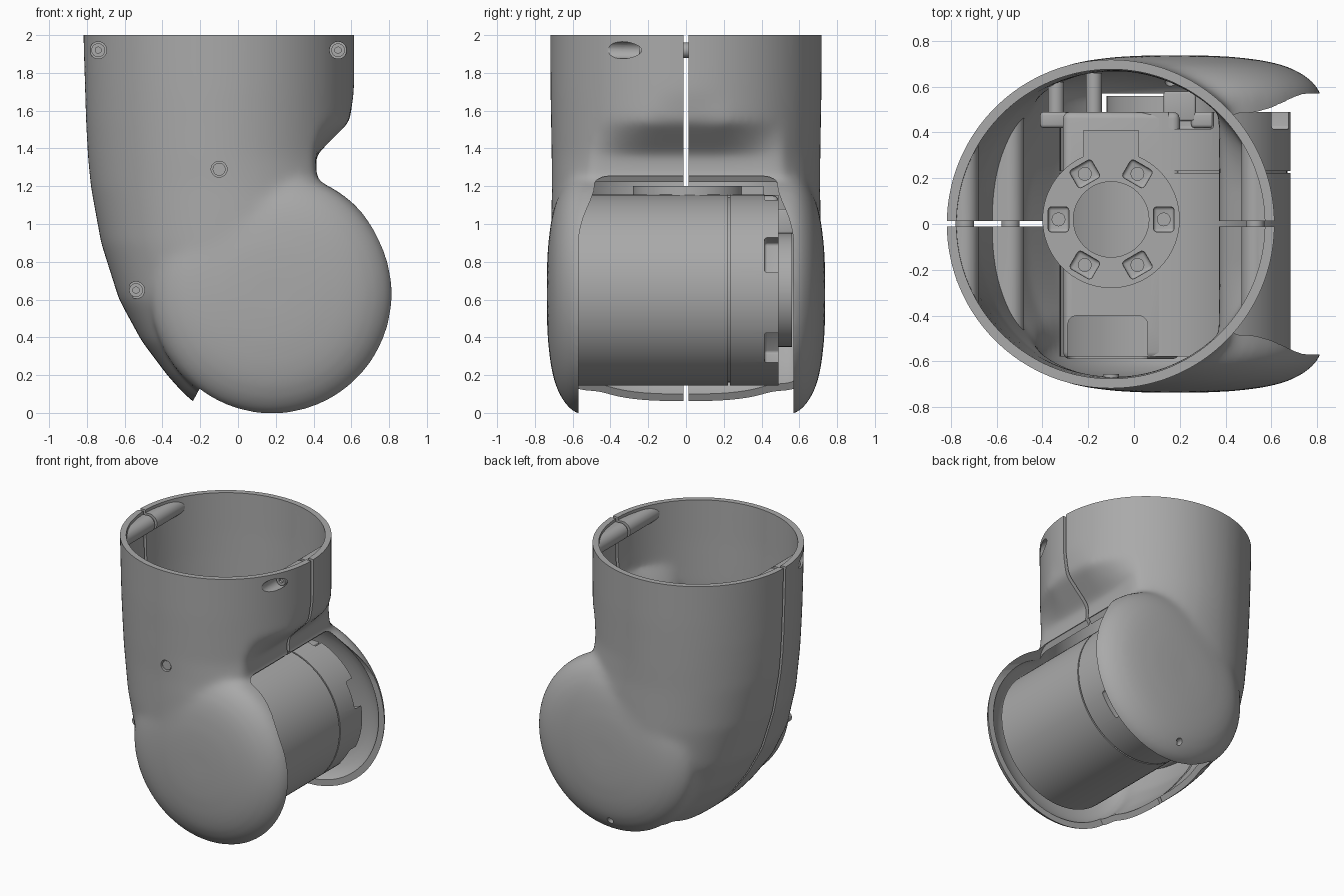
import bpy, bmesh, math
from mathutils import Matrix, Vector

if "Cube" in bpy.data.objects:
    bpy.data.objects.remove(bpy.data.objects["Cube"])

grey = bpy.data.materials.new("plain grey")
grey.use_nodes = True
GREY = (0.4, 0.4, 0.4, 1)
grey.diffuse_color = GREY
grey.node_tree.nodes["Principled BSDF"].inputs["Base Color"].default_value = GREY


def finish(name, bm):
    bmesh.ops.recalc_face_normals(bm, faces=bm.faces[:])
    mesh = bpy.data.meshes.new(name)
    bm.to_mesh(mesh)
    bm.free()
    ob = bpy.data.objects.new(name, mesh)
    mesh.materials.append(grey)
    bpy.context.collection.objects.link(ob)
    return ob


def modify(ob, kind, **props):
    """Add a modifier and bake it into the mesh."""
    mod = ob.modifiers.new(kind, kind)
    for key, value in props.items():
        setattr(mod, key, value)
    baked = bpy.data.meshes.new_from_object(
        ob.evaluated_get(bpy.context.evaluated_depsgraph_get()))
    ob.modifiers.clear()
    ob.data = baked
    return ob


def boolean(ob, other, operation="DIFFERENCE", keep=False):
    modify(ob, "BOOLEAN", object=other, operation=operation, solver="MANIFOLD")
    if not keep:
        bpy.data.objects.remove(other)
    return ob


def copy(ob, name):
    new = ob.copy()
    new.data = ob.data.copy()
    new.name = name
    bpy.context.collection.objects.link(new)
    return new


def cylinder(name, centre, radius, length, axis="Y", sides=48):
    turn = Matrix.Rotation(math.pi / 2, 4, "X") if axis == "Y" else Matrix()
    bm = bmesh.new()
    bmesh.ops.create_cone(bm, cap_ends=True, segments=sides, radius1=radius, radius2=radius,
                          depth=length, matrix=Matrix.Translation(centre) @ turn)
    return finish(name, bm)


def rod(name, x, z, radius, y0, y1, sides=48):
    return cylinder(name, (x, (y0 + y1) / 2, z), radius, y1 - y0, "Y", sides)


def box(name, low, high, bevel=0):
    low, high = Vector(low), Vector(high)
    bm = bmesh.new()
    bmesh.ops.create_cube(bm, size=1, matrix=Matrix.Translation((low + high) / 2)
                          @ Matrix.Diagonal((*(high - low), 1)))
    if bevel:
        bmesh.ops.bevel(bm, geom=bm.edges[:], offset=bevel, segments=3, affect="EDGES", profile=0.5)
    return finish(name, bm)


def loft(bm, rings):
    loops = [[bm.verts.new(p) for p in ring] for ring in rings]
    for a, b in zip(loops, loops[1:]):
        for i in range(len(a)):
            j = (i + 1) % len(a)
            bm.faces.new((a[i], a[j], b[j], b[i]))
    bm.faces.new(loops[0])
    bm.faces.new(loops[-1])


def power(value, exponent):
    return math.copysign(abs(value) ** exponent, value)


# Outer volume: upright sleeve, undercut on the right, flowing into a domed drum
JX, JZ = 0.18, 0.63
sleeve = [  # height, left x, right limit, half depth, middle x, squareness
    (0.03, -0.20, 0.30, 0.53, 0.15, 2.8), (0.10, -0.285, 0.35, 0.59, 0.14, 2.8),
    (0.20, -0.375, 0.40, 0.645, 0.12, 2.7), (0.38, -0.51, 0.42, 0.69, 0.08, 2.6),
    (0.60, -0.63, 0.42, 0.715, 0.03, 2.4), (0.90, -0.725, 0.42, 0.717, -0.03, 2.2),
    (1.20, -0.78, 0.42, 0.71, -0.08, 2.05), (1.36, -0.795, 0.41, 0.712, -0.1, 2),
    (1.54, -0.805, 0.59, 0.715, -0.1, 2), (1.7, -0.81, 0.7, 0.718, -0.1, 2),
    (2.2, -0.825, 0.7, 0.72, -0.1, 2)]
rings = []
for z, left, limit, depth, mid, square in sleeve:
    ring = []
    for i in range(96):
        t = math.tau * i / 96
        reach = 0.715 if math.cos(t) > 0 else mid - left
        ring.append((min(limit, mid + reach * power(math.cos(t), 2 / square)),
                     depth * power(math.sin(t), 2 / square), z))
    rings.append(ring)
dome = [(0.12, 0.737), (0.25, 0.731), (0.38, 0.716), (0.48, 0.693), (0.56, 0.655),
        (0.615, 0.61), (0.642, 0.56), (0.645, 0.5)]
profile = [(r, -y) for r, y in dome] + [(r, y) for r, y in reversed(dome)]
bm = bmesh.new()
loft(bm, rings)
loft(bm, [[(JX + r * math.cos(math.tau * i / 72), y, JZ + r * math.sin(math.tau * i / 72))
           for i in range(72)] for r, y in profile])
volume = finish("outer_volume", bm)
modify(volume, "REMESH", mode="VOXEL", voxel_size=0.022)
modify(volume, "SMOOTH", factor=0.5, iterations=18)

# Hollow wall, trimmed flat at the top
shell = copy(volume, "shell")
modify(shell, "SOLIDIFY", thickness=0.042, offset=-1)
boolean(shell, box("top_trim", (-2, -2, 2), (2, 2, 3)))

# Rounded opening between the cheeks, cut along the slanted lip
low, high = Vector((-0.24, 0, 0.06)), Vector((0.41, 0, 1.26))
along = (high - low).normalized()
out = Vector((along.z, 0, -along.x))
low -= along * 0.12
length, half, corner = (high - low).length, 0.57, 0.16
outline = []
for sy, su, start in ((1, 1, 0), (-1, 1, 90), (-1, -1, 180), (1, -1, 270)):
    for k in range(9):
        t = math.radians(start + k * 11.25)
        outline.append((sy * (half - corner) + corner * math.cos(t),
                        length / 2 + su * (length / 2 - corner) + corner * math.sin(t)))
bm = bmesh.new()
loft(bm, [[low + along * u + out * d + Vector((0, y, 0)) for y, u in outline] for d in (0, 2)])
boolean(shell, finish("opening_cutter", bm))

# Screw bosses joined to the wall, trimmed to the outer volume
screws = [(-0.74, 1.92, -0.22), (0.53, 1.92, -0.22), (-0.54, 0.65, -0.4)]
for x, z, bottom in screws:
    boss = rod("screw_boss", x, z, 0.06, -0.9, 0.9)
    wall_x = math.copysign(1, x)
    boolean(boss, box("web", (min(x, wall_x), -0.88, z - 0.058),
                      (max(x, wall_x), 0.88, z + 0.058)), "UNION")
    boolean(boss, volume, "INTERSECT", keep=True)
    boolean(boss, box("gap", (-2, -0.012, -1), (2, 0.014, 3)))
    for part in (boss, shell):
        boolean(part, rod("bore", x, z, 0.045, -1, bottom))
    head = rod("screw_head", x, z, 0.036, bottom - 0.03, bottom + 0.01)
    boolean(head, rod("hex_socket", x, z, 0.018, bottom - 0.1, bottom - 0.01, 6))
    rod("locating_pin", x, z, 0.04, -0.05, 0.05)
bpy.data.objects.remove(volume)

# Small service holes, front and back
boolean(shell, rod("front_hole", -0.1, 1.29, 0.042, -1, -0.4))
rod("front_plug", -0.1, 1.29, 0.034, -0.7, -0.655)
boolean(shell, rod("back_hole", 0.16, 0.1, 0.024, 0.4, 1, 24))

# Split into two halves with a narrow seam
back = copy(shell, "back_shell")
shell.name = "front_shell"
boolean(shell, box("half_cutter", (-2, -0.012, -1), (2, 2, 3)))
boolean(back, box("half_cutter", (-2, -2, -1), (2, 0.014, 3)))

# Motor barrel with groove and notched end ring
MZ = 0.65
rod("motor_barrel", JX, MZ, 0.505, -0.58, 0.222, 96)
rod("motor_groove", JX, MZ, 0.49, 0.2, 0.25, 96)
rod("motor_hub", JX, MZ, 0.4, 0.4, 0.48, 64)
rod("motor_end_plate", JX, MZ, 0.3, 0.47, 0.56, 64)
ring = rod("motor_end_ring", JX, MZ, 0.505, 0.232, 0.49, 96)
for angle in (-38, 22, 82, 142, 202, 262):
    notch = box("notch", (0.41, 0.415, -0.1), (0.6, 0.6, 0.1), 0.015)
    notch.data.transform(Matrix.Translation((JX, 0, MZ))
                         @ Matrix.Rotation(-math.radians(angle), 4, "Y"))
    boolean(ring, notch)

# Bracket carrying the upward joint flange
bracket = box("joint_bracket", (-0.31, -0.59, 0.55), (0.2, 0.49, 1.15), 0.03)
boolean(bracket, box("bracket_recess", (-0.29, -0.7, 0.7), (0.06, -0.4, 1.4), 0.04))
boolean(bracket, cylinder("bore", (-0.1, 0.02, 1), 0.165, 1, "Z"))
flange = cylinder("joint_flange", (-0.1, 0.02, 1.17), 0.3, 0.06, "Z", 72)
boolean(flange, box("flange_tab", (-0.22, 0.2, 1.14), (0.02, 0.41, 1.2)), "UNION")
boolean(flange, cylinder("bore", (-0.1, 0.02, 1.2), 0.165, 1, "Z"))
for k in range(6):
    a = math.radians(60 * k)
    x, y = -0.1 + 0.23 * math.cos(a), 0.02 + 0.23 * math.sin(a)
    pocket = box("pocket", (-0.045, -0.055, 0), (0.045, 0.055, 0.3), 0.015)
    pocket.data.transform(Matrix.Translation((x, y, 1.165)) @ Matrix.Rotation(a, 4, "Z"))
    boolean(flange, pocket)
    cylinder("flange_screw", (x, y, 1.165), 0.03, 0.03, "Z", 24)

# Mounting lugs and posts behind the bracket
for x in (-0.35, 0.31):
    box("mounting_lug", (x - 0.06, 0.42, 0.95), (x + 0.06, 0.49, 1.08), 0.015)
for x, end in ((-0.34, 0.62), (-0.175, 0.66)):
    rod("mounting_post", x, 1.0, 0.035, 0.45, end, 24)
box("cable_plug", (0.13, 0.45, 0.95), (0.27, 0.58, 1.08), 0.01)

# Smooth shading with crisp edges
parts = [o for o in bpy.context.collection.objects if o.type == "MESH"]
for ob in bpy.context.view_layer.objects:
    ob.select_set(ob in parts)
bpy.context.view_layer.objects.active = parts[0]
bpy.ops.object.shade_smooth_by_angle(angle=math.radians(35))
